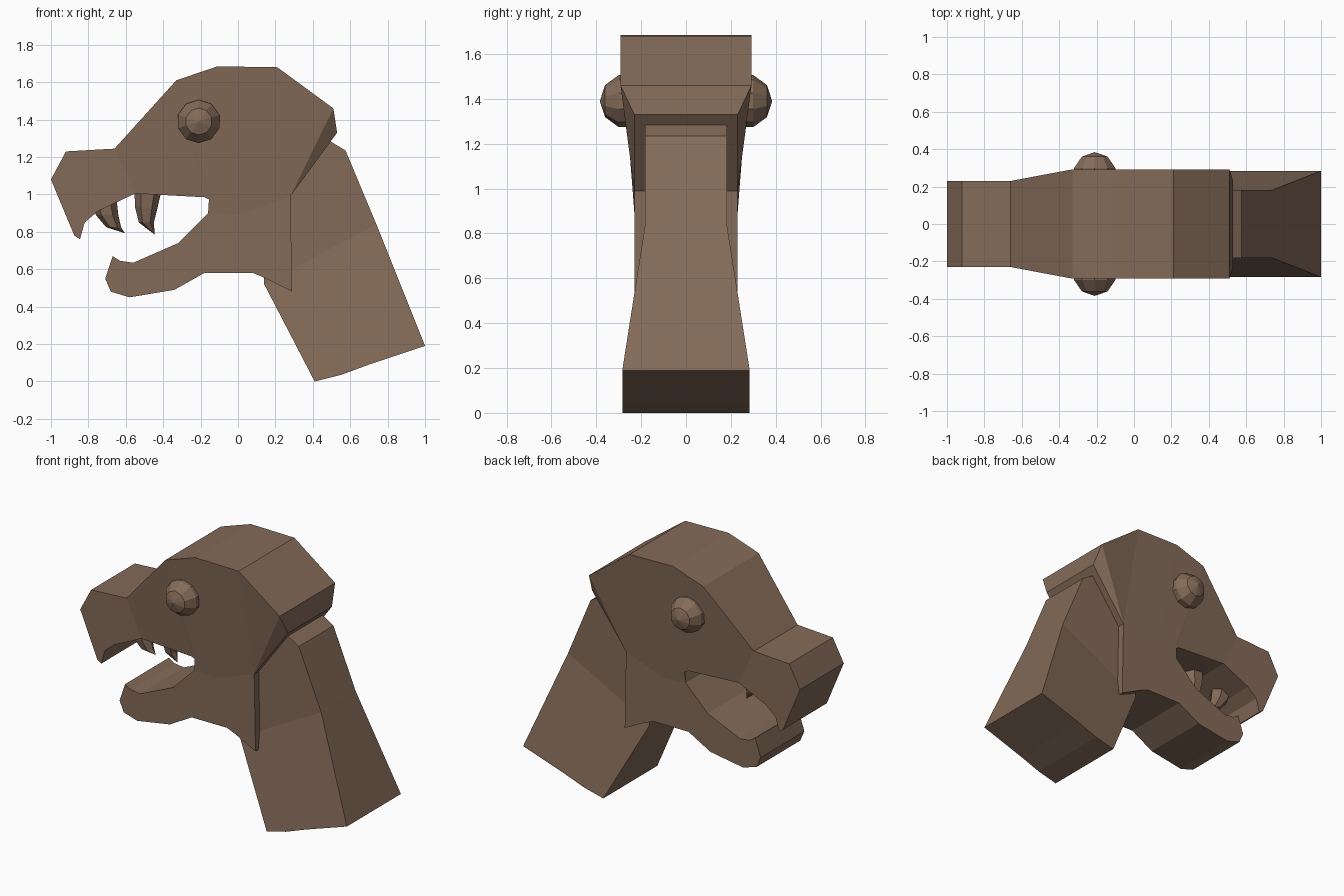
import bpy
import bmesh
import math
from mathutils import Vector, Matrix

if "Cube" in bpy.data.objects:
    bpy.data.objects.remove(bpy.data.objects["Cube"], do_unlink=True)

brown = bpy.data.materials.new("warm brown")
brown.use_nodes = True
colour = (0.23, 0.147, 0.098, 1)
brown.diffuse_color = colour
shader = next(n for n in brown.node_tree.nodes if n.type == 'BSDF_PRINCIPLED')
shader.inputs["Base Color"].default_value = colour
shader.inputs["Roughness"].default_value = 0.8


def finish(name, bm):
    """Turn a bmesh into a flat-shaded brown object."""
    bmesh.ops.recalc_face_normals(bm, faces=bm.faces)
    mesh = bpy.data.meshes.new(name)
    bm.to_mesh(mesh)
    bm.free()
    mesh.materials.append(brown)
    obj = bpy.data.objects.new(name, mesh)
    bpy.context.collection.objects.link(obj)
    return obj


def slab(name, strips, half_width):
    """Mirror side panels across y and close the rim between them.
    Each strip pairs an upper and a lower profile chain of (x, z) points."""
    bm = bmesh.new()
    verts = {}

    def vert(point, side):
        key = (point, side)
        if key not in verts:
            x, z = point
            verts[key] = bm.verts.new((x, side * half_width(z), z))
        return verts[key]

    panels = []
    for upper, lower in strips:
        for i in range(len(upper) - 1):
            corners = (upper[i], upper[i + 1], lower[i + 1], lower[i])
            panels.append(list(dict.fromkeys(corners)))
    edge_count = {}
    for panel in panels:
        for side in (-1, 1):
            bm.faces.new([vert(p, side) for p in panel])
        for a, b in zip(panel, panel[1:] + panel[:1]):
            edge = frozenset((a, b))
            edge_count[edge] = edge_count.get(edge, 0) + 1
    for edge, count in edge_count.items():
        if count == 1:
            a, b = sorted(edge)
            bm.faces.new([vert(a, -1), vert(b, -1), vert(b, 1), vert(a, 1)])
    return finish(name, bm)


# Skull with hooked snout, and the open lower jaw
snout, bridge, brow, crown = (-1, 1.08), (-.92, 1.23), (-.33, 1.61), (-.11, 1.685)
throat, cheek, nape = (-.16, .9), (0, .89), (.28, .99)
skull_top = [snout, snout, bridge, bridge, (-.66, 1.245), brow, brow,
             crown, crown, (.21, 1.68), (.51, 1.46), (.53, 1.33)]
skull_base = [(-.875, .78), (-.845, .76), (-.82, .85), (-.75, .91), (-.55, 1.005),
              (-.18, .985), (-.14, .965), throat, cheek, nape, nape, nape]
jaw_top = [(-.67, .67), (-.63, .645), (-.56, .635), (-.32, .74),
           throat, cheek, nape, nape]
jaw_base = [(-.71, .55), (-.68, .48), (-.58, .45), (-.34, .49),
            (-.18, .58), (.08, .58), (.14, .555), (.29, .48)]
slab("head_and_jaw", [(skull_top, skull_base), (jaw_top, jaw_base)],
     lambda z: .292 if z > 1.4 else .23)

# Neck, flaring toward its base
neck_back = [(.45, 1.31), (.575, 1.235), (.74, .84), (1, .19), (.7, .09)]
neck_front = [(.14, .9), (.14, .7), (.14, .52), (.41, 0), (.55, .035)]
slab("neck", [(neck_back, neck_front)], lambda z: .284 if z < .3 else .182)

# Faceted eyes, poles facing sideways
for label, side in (("right", -1), ("left", 1)):
    bm = bmesh.new()
    place = Matrix.Translation((-.21, side * .262, 1.39)) @ Matrix.Rotation(math.pi / 2, 4, 'X')
    bmesh.ops.create_uvsphere(bm, u_segments=10, v_segments=5, radius=.122, matrix=place)
    finish(label + "_eye", bm)


def fang(name, path):
    """Six-sided curved tooth through (x, z, radius) stations, ending in a tip."""
    bm = bmesh.new()
    rings = []
    for x, z, r in path[:-1]:
        ring = []
        for k in range(6):
            angle = k * math.pi / 3
            ring.append(bm.verts.new(Vector((x + r * math.cos(angle), r * math.sin(angle), z))))
        rings.append(ring)
    tip = bm.verts.new((path[-1][0], 0, path[-1][1]))
    bm.faces.new(rings[0])
    for k in range(6):
        n = (k + 1) % 6
        for a, b in zip(rings, rings[1:]):
            bm.faces.new([a[k], a[n], b[n], b[k]])
        bm.faces.new([rings[-1][k], rings[-1][n], tip])
    return finish(name, bm)


# Upper fangs on the centre line
fang("front_fang", [(-.72, .98, .07), (-.7, .89, .06), (-.665, .825, .04), (-.605, .793)])
fang("rear_fang", [(-.48, 1.04, .075), (-.49, .93, .06), (-.49, .85, .04), (-.445, .785)])
